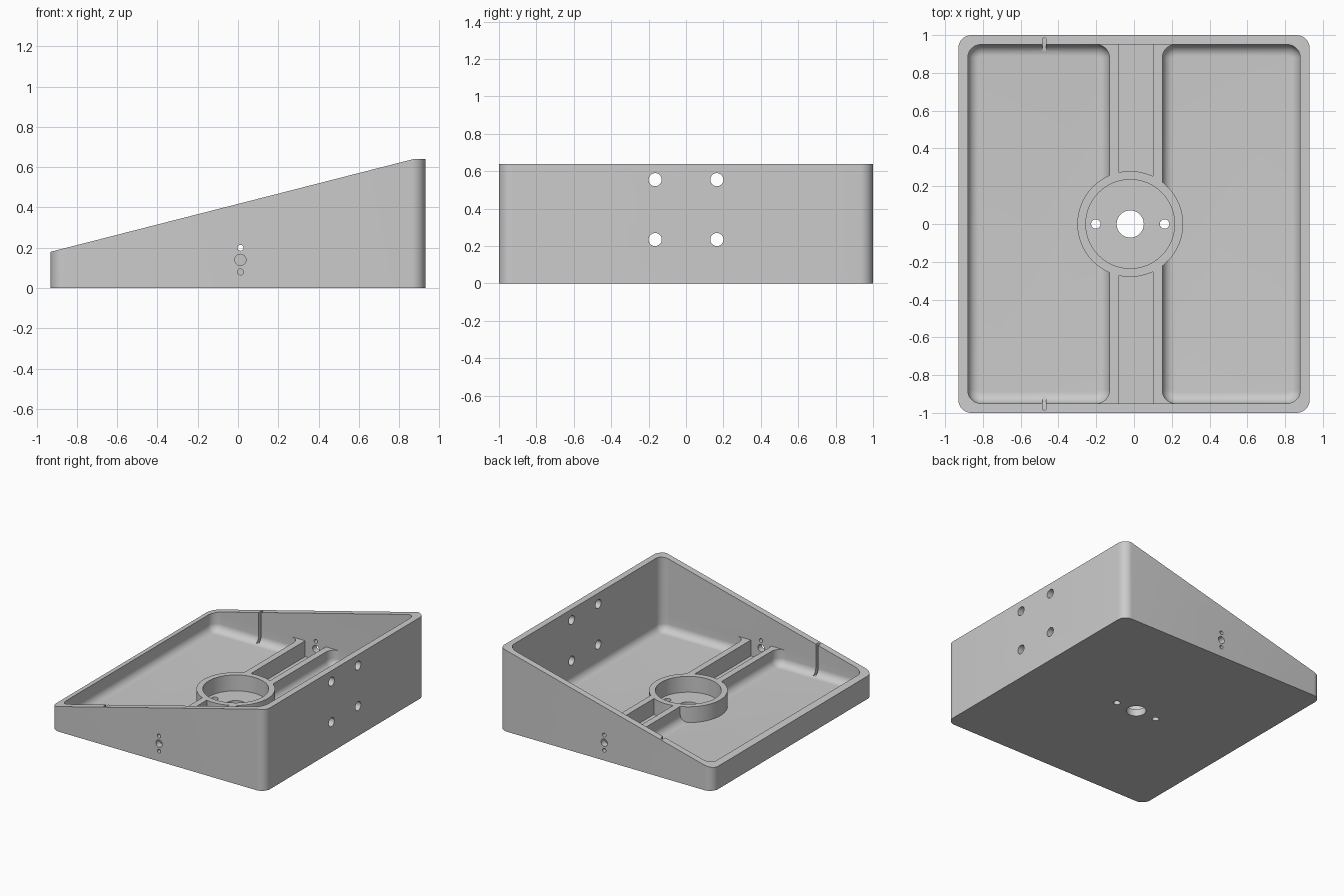
import bpy, bmesh
from math import cos, sin, pi, radians
from mathutils import Matrix

cube = bpy.data.objects.get("Cube")
if cube:
    bpy.data.objects.remove(cube, do_unlink=True)

FLOOR, RIB_TOP, HIGH = 0.055, 0.18, 0.64
SLOPE = (HIGH - 0.18) / 1.8
RING_X = -0.02

grey = bpy.data.materials.new("light grey")
grey.use_nodes = True
grey.diffuse_color = (0.6, 0.6, 0.6, 1)
grey.node_tree.nodes["Principled BSDF"].inputs["Base Color"].default_value = (0.6, 0.6, 0.6, 1)


def make_object(name, bm):
    bmesh.ops.recalc_face_normals(bm, faces=bm.faces)
    mesh = bpy.data.meshes.new(name)
    bm.to_mesh(mesh)
    bm.free()
    mesh.materials.append(grey)
    obj = bpy.data.objects.new(name, mesh)
    bpy.context.collection.objects.link(obj)
    return obj


def rounded_block(name, x0, x1, y0, y1, z0, z1, radius, fillet=0, seg=10):
    """Upright block with round corners and an optional fillet along its bottom."""
    levels = [(0, z0)]
    if fillet:
        steps = [pi / 2 * i / seg for i in range(seg + 1)]
        levels = [(fillet * (1 - sin(a)), z0 + fillet * (1 - cos(a))) for a in steps]
    levels.append((0, z1))
    corners = [(x1 - radius, y1 - radius), (x0 + radius, y1 - radius),
               (x0 + radius, y0 + radius), (x1 - radius, y0 + radius)]
    bm = bmesh.new()
    rings = []
    for inset, z in levels:
        r = radius - inset
        ring = []
        for q, (cx, cy) in enumerate(corners):
            for i in range(seg + 1):
                a = pi / 2 * (q + i / seg)
                ring.append(bm.verts.new((cx + r * cos(a), cy + r * sin(a), z)))
        rings.append(ring)
    for low, up in zip(rings, rings[1:]):
        for i in range(len(low)):
            j = (i + 1) % len(low)
            bm.faces.new((low[i], low[j], up[j], up[i]))
    bm.faces.new(rings[0])
    bm.faces.new(rings[-1])
    return make_object(name, bm)


def box(name, x0, x1, y0, y1, z0, z1):
    bm = bmesh.new()
    bmesh.ops.create_cube(bm, size=1)
    for v in bm.verts:
        v.co = (x1 if v.co.x > 0 else x0, y1 if v.co.y > 0 else y0, z1 if v.co.z > 0 else z0)
    return make_object(name, bm)


def cylinder(name, centre, radius, length, axis="Z", seg=32):
    turn = {"X": Matrix.Rotation(pi / 2, 4, "Y"), "Y": Matrix.Rotation(pi / 2, 4, "X"),
            "Z": Matrix()}[axis]
    bm = bmesh.new()
    bmesh.ops.create_cone(bm, cap_ends=True, segments=seg, radius1=radius, radius2=radius,
                          depth=length, matrix=Matrix.Translation(centre) @ turn)
    return make_object(name, bm)


def combine(target, tool, operation="DIFFERENCE"):
    mod = target.modifiers.new(tool.name, "BOOLEAN")
    mod.operation, mod.solver, mod.object = operation, "EXACT", tool
    bpy.context.view_layer.objects.active = target
    bpy.ops.object.modifier_apply(modifier=mod.name)
    bpy.data.objects.remove(tool, do_unlink=True)


# Outer shell with a sloping rim
tray = rounded_block("sloped_tray", -0.93, 0.93, -1, 1, 0, HIGH, 0.07)
bm = bmesh.new()
profile = [(x, HIGH + SLOPE * (x - 0.87)) for x in (-1.2, 1.2)] + [(1.2, 1), (-1.2, 1)]
face = bm.faces.new([bm.verts.new((x, -1.2, z)) for x, z in profile])
side = bmesh.ops.extrude_face_region(bm, geom=[face])["geom"]
bmesh.ops.translate(bm, vec=(0, 2.4, 0), verts=[g for g in side if isinstance(g, bmesh.types.BMVert)])
combine(tray, make_object("slope_cutter", bm))

# Open interior, two filleted pockets and the channel between the ribs
combine(tray, rounded_block("cavity", -0.88, 0.88, -0.95, 0.95, RIB_TOP, 1, 0.07))
for x0, x1 in ((-0.88, -0.13), (0.15, 0.88)):
    combine(tray, rounded_block("pocket", x0, x1, -0.95, 0.95, FLOOR, RIB_TOP + 0.005, 0.07, 0.06))
combine(tray, box("channel", -0.08, 0.10, -0.95, 0.95, FLOOR, RIB_TOP + 0.005))

# Round hub wall with its recess
combine(tray, cylinder("hub", (RING_X, 0, RIB_TOP / 2 + 0.01), 0.28, RIB_TOP - 0.02, seg=96), "UNION")
combine(tray, cylinder("recess", (RING_X, 0, FLOOR + 0.2), 0.235, 0.4, seg=96))

# Floor holes
for dx, r in ((0, 0.072), (-0.182, 0.025), (0.182, 0.025)):
    combine(tray, cylinder("floor_hole", (RING_X + dx, 0, 0), r, 0.3))

# Holes through the tall wall
for y in (-0.165, 0.165):
    for z in (0.235, 0.555):
        combine(tray, cylinder("tall_wall_hole", (0.9, y, z), 0.035, 0.2, "X"))

# Hole trio and slot in both side walls
for s in (-1, 1):
    for z, r in ((0.08, 0.015), (0.14, 0.028), (0.2, 0.015)):
        combine(tray, cylinder("side_wall_hole", (0.012, s * 0.98, z), r, 0.2, "Y", 24))
    y0, y1 = sorted((s * 0.8, s * 0.985))
    combine(tray, rounded_block("slot", -0.485, -0.465, y0, y1, 0.06, 1, 0.0099, seg=5))

# One colour, smooth fillets and sharp edges
tray.data.materials.clear()
tray.data.materials.append(grey)
bpy.ops.object.select_all(action="DESELECT")
tray.select_set(True)
bpy.context.view_layer.objects.active = tray
bpy.ops.object.shade_smooth_by_angle(angle=radians(30))
